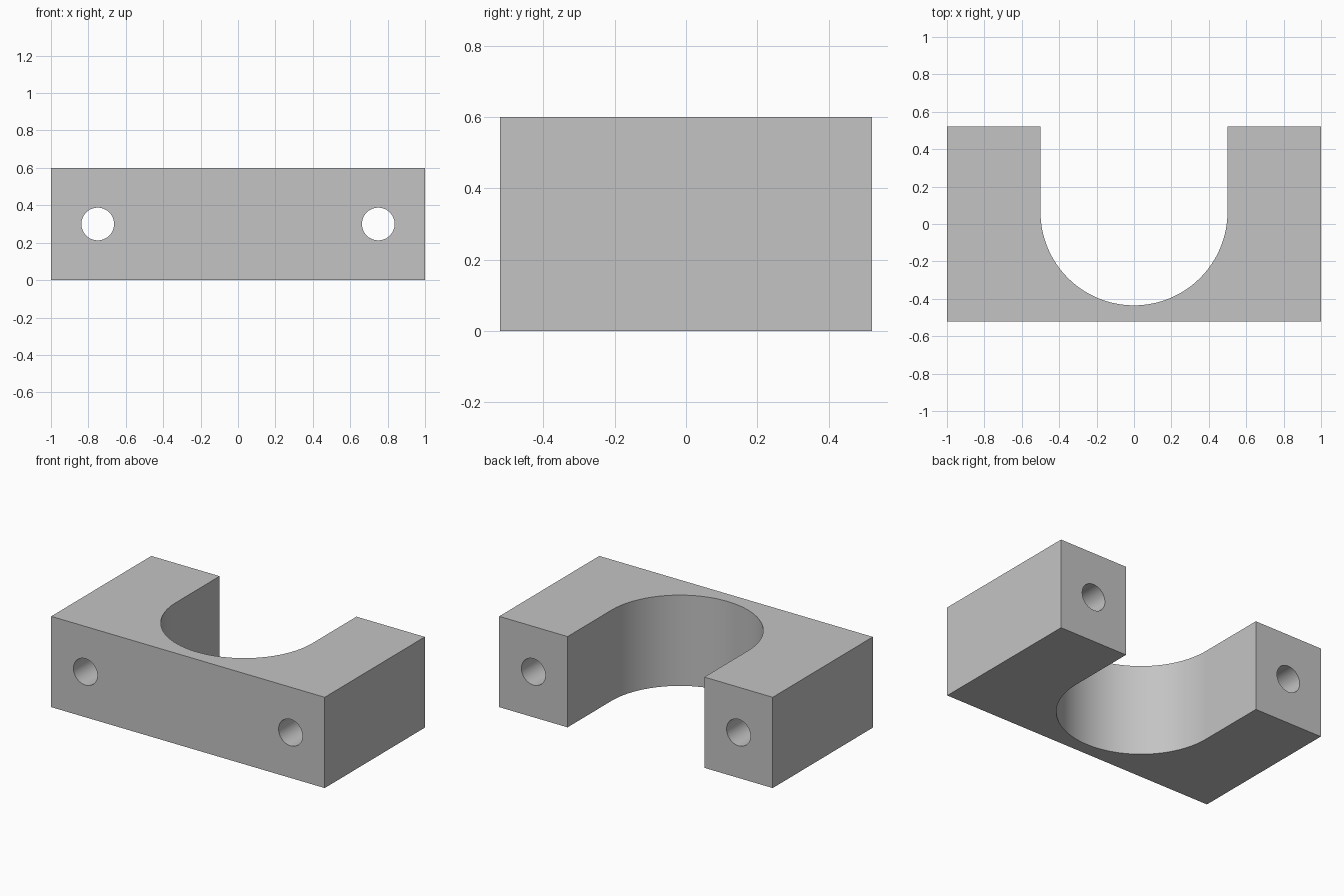
import bpy
import bmesh
from math import pi, cos, sin, radians

cube = bpy.data.objects.get("Cube")
if cube:
    bpy.data.objects.remove(cube, do_unlink=True)

WIDTH, DEPTH, HEIGHT = 2.0, 1.045, 0.6
SADDLE_R, SADDLE_Y = 0.5, 0.065
HOLE_X, HOLE_R = 0.75, 0.0875

# Single plain grey
grey = bpy.data.materials.new("plain grey")
grey.use_nodes = True
colour = (0.55, 0.55, 0.55, 1)
grey.diffuse_color = colour
grey.node_tree.nodes["Principled BSDF"].inputs["Base Color"].default_value = colour

# Clamp body: U-shaped outline with a half-round saddle, extruded upwards
hx, hy = WIDTH / 2, DEPTH / 2
outline = [(-SADDLE_R, hy), (-hx, hy), (-hx, -hy), (hx, -hy), (hx, hy), (SADDLE_R, hy)]
STEPS = 64
for i in range(STEPS + 1):
    a = -pi * i / STEPS
    outline.append((SADDLE_R * cos(a), SADDLE_Y + SADDLE_R * sin(a)))

bm = bmesh.new()
base = bm.faces.new([bm.verts.new((x, y, 0)) for x, y in outline])
top = bmesh.ops.extrude_face_region(bm, geom=[base])["geom"]
bmesh.ops.translate(bm, vec=(0, 0, HEIGHT),
                    verts=[v for v in top if isinstance(v, bmesh.types.BMVert)])
bmesh.ops.recalc_face_normals(bm, faces=bm.faces)
mesh = bpy.data.meshes.new("clamp_body")
bm.to_mesh(mesh)
bm.free()
body = bpy.data.objects.new("clamp_body", mesh)
bpy.context.collection.objects.link(body)
mesh.materials.append(grey)

# Bolt holes running front to back through each arm
for side, name in ((-1, "right"), (1, "left")):
    bpy.ops.mesh.primitive_cylinder_add(vertices=48, radius=HOLE_R, depth=DEPTH + 0.4,
                                        location=(side * HOLE_X, 0, HEIGHT / 2),
                                        rotation=(pi / 2, 0, 0))
    cutter = bpy.context.object
    cutter.name = name + "_bolt_hole_cutter"
    cutter.data.materials.append(grey)
    cut = body.modifiers.new(name + "_bolt_hole", 'BOOLEAN')
    cut.operation = 'DIFFERENCE'
    cut.solver = 'EXACT'
    cut.object = cutter
    bpy.ops.object.select_all(action='DESELECT')
    body.select_set(True)
    bpy.context.view_layer.objects.active = body
    bpy.ops.object.modifier_apply(modifier=cut.name)
    bpy.data.objects.remove(cutter, do_unlink=True)

# Smooth saddle and holes, crisp block edges
bpy.ops.object.shade_smooth_by_angle(angle=radians(30))
